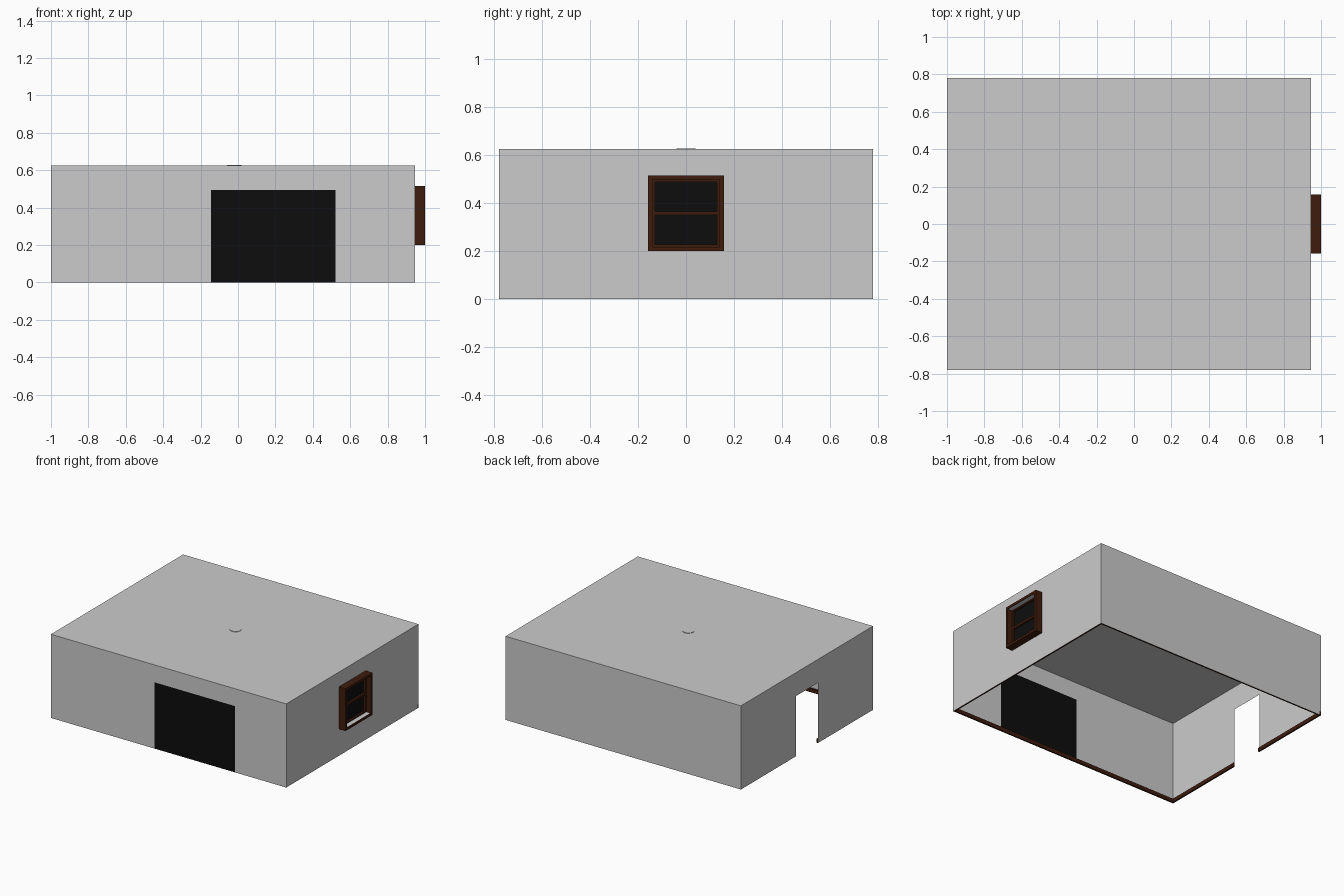
import bpy, bmesh, math

if "Cube" in bpy.data.objects:
    bpy.data.objects.remove(bpy.data.objects["Cube"])

X0, X1, Y, H = -1.0, 0.945, 0.78, 0.625


def material(name, rgb):
    m = bpy.data.materials.new(name)
    m.diffuse_color = (*rgb, 1)
    m.use_nodes = True
    m.node_tree.nodes["Principled BSDF"].inputs["Base Color"].default_value = m.diffuse_color
    return m


wood = material("dark_wood", (0.05, 0.012, 0.004))
black = material("black", (0.004, 0.004, 0.004))


def finish(name, bm, mat=None):
    mesh = bpy.data.meshes.new(name)
    bm.to_mesh(mesh)
    bm.free()
    ob = bpy.data.objects.new(name, mesh)
    bpy.context.collection.objects.link(ob)
    if mat:
        mesh.materials.append(mat)
    return ob


def sheet(name, faces, mat=None):
    bm = bmesh.new()
    for pts in faces:
        bm.faces.new([bm.verts.new(p) for p in pts])
    bmesh.ops.remove_doubles(bm, verts=bm.verts, dist=1e-5)
    return finish(name, bm, mat)


def boxes(name, ranges, mat=None):
    bm = bmesh.new()
    for lo, hi in ranges:
        vs = bmesh.ops.create_cube(bm, size=1)["verts"]
        for v in vs:
            v.co = [(a + b) / 2 + c * (b - a) for a, b, c in zip(lo, hi, v.co)]
    return finish(name, bm, mat)


def notched(a, b, n0, n1, top):
    """Wall outline with an opening from the ground up."""
    return [(a, 0), (n0, 0), (n0, top), (n1, top), (n1, 0), (b, 0), (b, H), (a, H)]


def ring(x0, x1, outer, inner, cz):
    """Four bars of a square frame facing +x."""
    o, i = outer, inner
    return [((x0, -o, cz + i), (x1, o, cz + o)), ((x0, -o, cz - o), (x1, o, cz - i)),
            ((x0, -o, cz - i), (x1, -i, cz + i)), ((x0, i, cz - i), (x1, o, cz + i))]


# roof and walls, single sheets with an open underside
sheet("roof", [[(X0, -Y, H), (X1, -Y, H), (X1, Y, H), (X0, Y, H)]])
sheet("back_wall", [[(X1, Y, 0), (X0, Y, 0), (X0, Y, H), (X1, Y, H)]])
D0, D1, DT = -0.145, 0.52, 0.495
sheet("front_wall", [[(x, -Y, z) for x, z in notched(X0, X1, D0, D1, DT)]])
sheet("left_wall", [[(X0, y, z) for y, z in notched(Y, -Y, 0.13, -0.13, 0.45)]])

# right wall made of four strips around the window hole
C, R = 0.357, 0.14
strips = [(-Y, Y, 0, C - R), (-Y, Y, C + R, H), (-Y, -R, C - R, C + R), (R, Y, C - R, C + R)]
sheet("right_wall", [[(X1, a, c), (X1, b, c), (X1, b, d), (X1, a, d)] for a, b, c, d in strips])

# large black front panel
sheet("front_panel", [[(D0, -Y, 0), (D1, -Y, 0), (D1, -Y, DT), (D0, -Y, DT)]], black)

# window: outer frame, sash with middle rail, pane, pale reveals
boxes("window_frame", ring(X1, 1.0, 0.158, R, C), wood)
boxes("window_sash", ring(X1, 0.962, R, 0.13, C)
      + [((X1, -0.13, C - 0.008), (0.962, 0.13, C + 0.008))], wood)
sheet("window_pane", [[(0.948, -R, C - R), (0.948, R, C - R), (0.948, R, C + R), (0.948, -R, C + R)]], black)
for name, z in (("window_sill", C - R + 0.001), ("window_head", C + R - 0.001)):
    sheet(name, [[(0.962, -R, z), (0.995, -R, z), (0.995, R, z), (0.962, R, z)]])

# skirting boards inside, broken at the left doorway
T, S = 0.012, 0.028
boxes("skirting", [((X0, -Y + 0.001, 0), (X1, -Y + T, S)), ((X0, Y - T, 0), (X1, Y - 0.001, S)),
                   ((X1 - T, -Y, 0), (X1 - 0.001, Y, S)),
                   ((X0 + 0.001, -Y, 0), (X0 + T, -0.13, S)),
                   ((X0 + 0.001, 0.13, 0), (X0 + T, Y, S))], wood)

# small round ceiling fitting just breaking the roof
bpy.ops.mesh.primitive_cylinder_add(vertices=24, radius=0.04, depth=0.02, location=(-0.02, 0, 0.618))
bpy.context.object.name = "ceiling_fitting"
bpy.ops.object.shade_smooth_by_angle(angle=math.radians(40))
